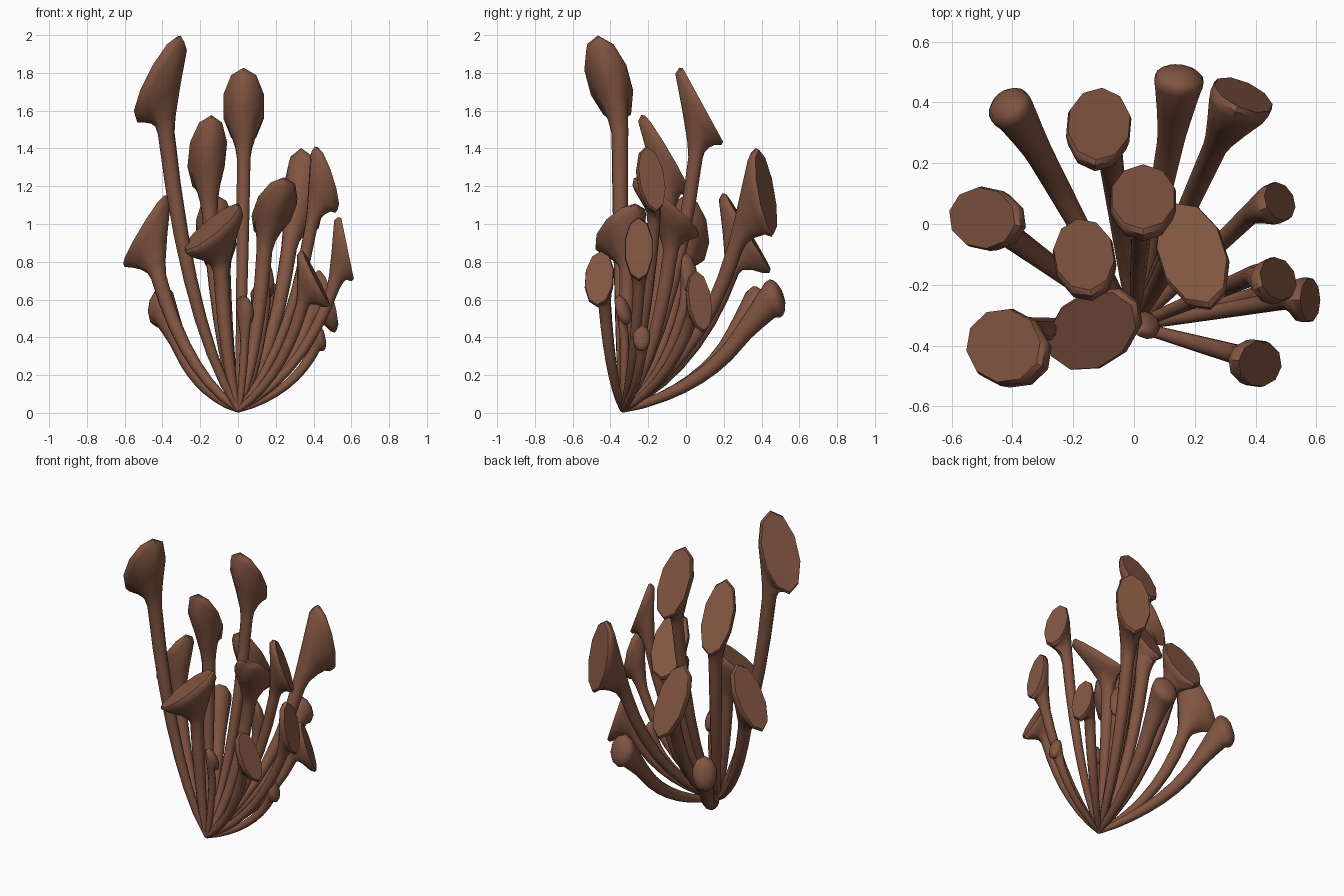
import bpy, bmesh, math
from mathutils import Vector

if "Cube" in bpy.data.objects:
    bpy.data.objects.remove(bpy.data.objects["Cube"])

SIDES = 10
BASE = Vector((0.0, -0.335, 0.015))

brown = bpy.data.materials.new("brown")
brown.diffuse_color = (0.22, 0.09, 0.053, 1)
brown.use_nodes = True
brown.node_tree.nodes["Principled BSDF"].inputs["Base Color"].default_value = brown.diffuse_color


def stem_point(neck, t):
    """Point and direction on a stem that leaves the root sideways and bends upward."""
    off = neck - BASE
    ctrl = BASE + Vector((off.x * 0.69, off.y * 0.69, off.z * 0.3))
    p = BASE * (1 - t) ** 2 + ctrl * 2 * t * (1 - t) + neck * t * t
    d = (ctrl - BASE) * (1 - t) + (neck - ctrl) * t
    return p, d.normalized()


def stalk(name, neck, neck_r, centre, facing, width, depth, height, dome=0.0):
    """One stalk: tapered stem swelling into a slanted flat or domed cap.
    facing = heading of the cap face; width, depth, height = its half sizes."""
    neck, centre = Vector(neck), Vector(centre)
    a = math.radians(facing)
    ahead = Vector((math.cos(a), math.sin(a), 0))
    side = Vector((-math.sin(a), math.cos(a), 0))
    up = Vector((0, 0, height)) - ahead * depth
    normal = side.cross(up).normalized()
    angles = [2 * math.pi * (i + 0.5) / SIDES for i in range(SIDES)]

    def disc(scale, shift):
        return [centre + normal * shift + (side * width * math.cos(q) + up * math.sin(q)) * scale
                for q in angles]

    # stem rings
    rings = []
    for k in range(8):
        t = k / 7
        p, d = stem_point(neck, t)
        u = (side - d * d.dot(side)).normalized()
        v = d.cross(u)
        r = 0.014 + (neck_r - 0.014) * t ** 0.6
        rings.append([p + (u * math.cos(q) + v * math.sin(q)) * r for q in angles])
    # swelling from the neck to the back of the cap, then the rim
    neck_ring = rings[-1]
    back = disc(0.92, -0.018 - 0.28 * width)
    reach = d * (centre - neck).length * 0.2
    for t in (0.35, 0.7, 1.0):
        rings.append([n * (1 - t) ** 2 + (n + reach) * 2 * t * (1 - t) + m * t * t
                      for n, m in zip(neck_ring, back)])
    rings.append(disc(1.0, -0.016))
    # cap face
    if dome:
        for q in (0.35, 0.75, 1.15):
            rings.append(disc(math.cos(q), dome * math.sin(q) - 0.016))
    else:
        rings.append(disc(0.95, 0.0))

    bm = bmesh.new()
    loops = [[bm.verts.new(p) for p in ring] for ring in rings]
    for lo, hi in zip(loops, loops[1:]):
        for i in range(SIDES):
            j = (i + 1) % SIDES
            bm.faces.new((lo[i], lo[j], hi[j], hi[i]))
    bm.faces.new(loops[0][::-1])
    bm.faces.new(loops[-1])
    bmesh.ops.recalc_face_normals(bm, faces=bm.faces)
    mesh = bpy.data.meshes.new(name)
    bm.to_mesh(mesh)
    bm.free()
    mesh.materials.append(brown)
    ob = bpy.data.objects.new(name, mesh)
    bpy.context.collection.objects.link(ob)
    bpy.ops.object.select_all(action='DESELECT')
    ob.select_set(True)
    bpy.context.view_layer.objects.active = ob
    bpy.ops.object.shade_smooth_by_angle(angle=math.radians(50))


# flat-capped stalks: neck, neck radius, cap centre, facing, half width / depth / height
CAPS = [
    ((-0.38, -0.35, 1.48), 0.045, (-0.43, -0.40, 1.775), 152, 0.128, 0.13, 0.23),
    ((-0.09, -0.31, 0.75), 0.042, (-0.14, -0.352, 0.985), 212, 0.125, 0.165, 0.13),
    ((-0.42, -0.03, 0.72), 0.042, (-0.50, 0.02, 0.97), 168, 0.106, 0.116, 0.19),
    ((-0.15, -0.10, 1.06), 0.042, (-0.165, -0.10, 1.375), 100, 0.105, 0.125, 0.21),
    ((0.03, 0.05, 1.35), 0.038, (0.03, 0.09, 1.63), 90, 0.113, 0.112, 0.205),
    ((0.14, -0.08, 0.86), 0.042, (0.19, -0.095, 1.10), 108, 0.115, 0.18, 0.155),
    ((0.27, 0.26, 0.87), 0.042, (0.36, 0.425, 1.17), 65, 0.11, 0.045, 0.235),
    ((0.39, -0.17, 1.00), 0.034, (0.475, -0.18, 1.24), 25, 0.078, 0.06, 0.175),
    ((0.38, 0.03, 0.50), 0.034, (0.48, 0.075, 0.595), 25, 0.07, 0.05, 0.165),
    ((0.50, -0.25, 0.65), 0.032, (0.58, -0.25, 0.87), 0, 0.077, 0.035, 0.17),
    ((0.34, -0.43, 0.57), 0.034, (0.415, -0.46, 0.715), -8, 0.08, 0.075, 0.148),
    ((-0.08, 0.24, 0.75), 0.042, (-0.115, 0.33, 0.96), 85, 0.11, 0.125, 0.21),
]
# young stalks with rounded ends, last value = dome bulge
BUDS = [
    ((0.12, 0.27, 0.38), 0.046, (0.15, 0.485, 0.61), 82, 0.085, 0.03, 0.10, 0.05),
    ((-0.30, 0.21, 0.34), 0.045, (-0.415, 0.39, 0.565), 130, 0.078, 0.03, 0.11, 0.06),
    ((0.035, -0.325, 0.38), 0.024, (0.045, -0.32, 0.55), 60, 0.05, 0.03, 0.078, 0.035),
    ((0.38, -0.24, 0.29), 0.027, (0.45, -0.235, 0.40), 0, 0.047, 0.015, 0.07, 0.03),
    ((0.14, -0.01, 0.56), 0.030, (0.16, 0.03, 0.73), 40, 0.05, 0.03, 0.12, 0.03),
]
for n, spec in enumerate(CAPS):
    stalk(f"capped_stalk_{n + 1}", *spec)
for n, spec in enumerate(BUDS):
    stalk(f"bud_stalk_{n + 1}", *spec)
